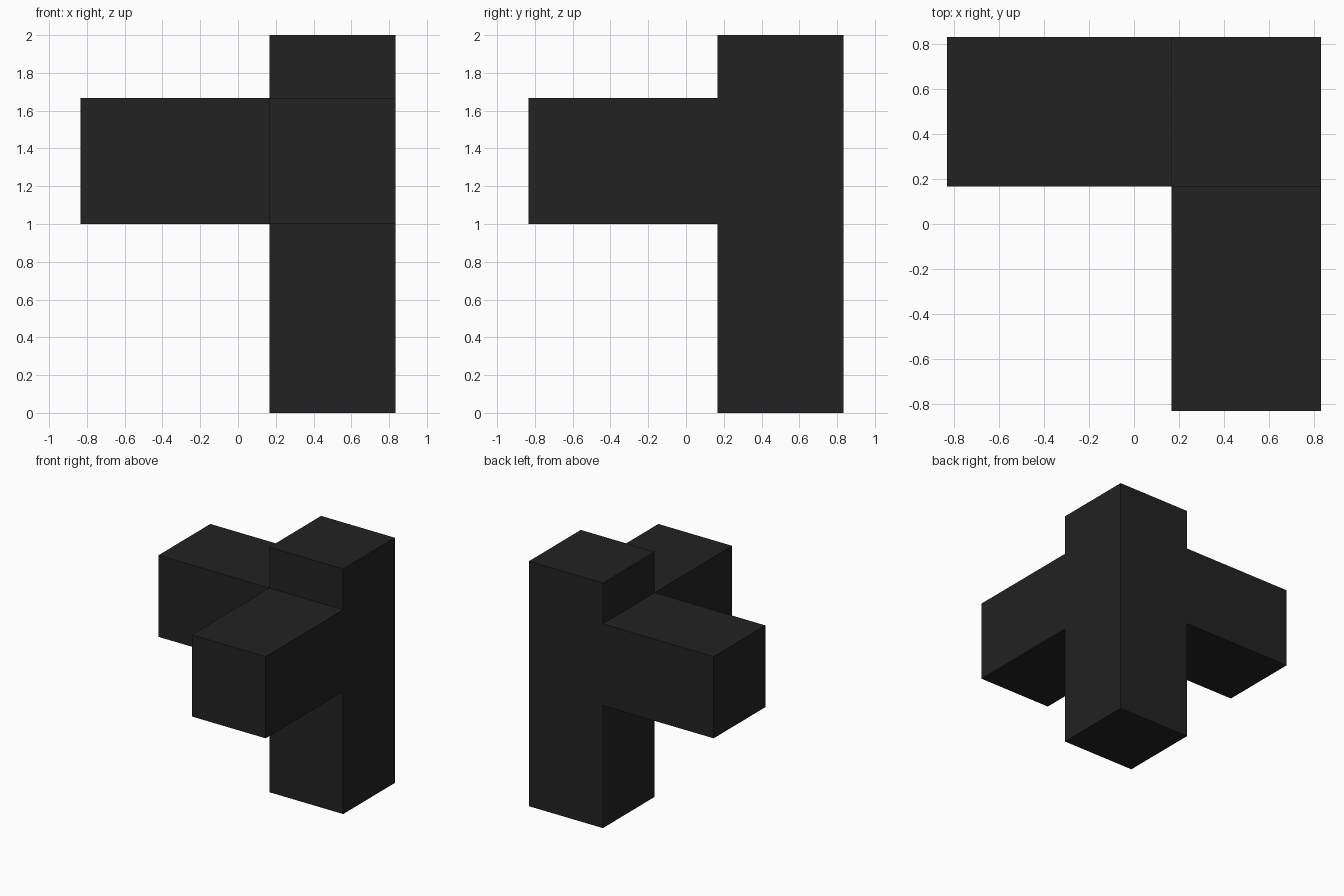
import bpy
import bmesh
from mathutils import Vector

if "Cube" in bpy.data.objects:
    bpy.data.objects.remove(bpy.data.objects["Cube"])

LOW, HIGH = 1 / 6, 5 / 6          # post footprint on x and y
LEVELS = [1.0, 5 / 3, 2.0]        # post heights: arm underside, arm top, post top
ARM = 1.0                         # arm length

charcoal = bpy.data.materials.new("charcoal")
charcoal.diffuse_color = (0.016, 0.016, 0.016, 1)
charcoal.use_nodes = True
charcoal.node_tree.nodes["Principled BSDF"].inputs["Base Color"].default_value = charcoal.diffuse_color

bm = bmesh.new()


def extrude(face, offset):
    """Pull a face out by an offset, leaving no inner face; return the end face."""
    new = bmesh.ops.extrude_discrete_faces(bm, faces=[face])["faces"][0]
    bmesh.ops.translate(bm, verts=new.verts, vec=offset)
    return new


# Post: square box stacked up in three sections
size = HIGH - LOW
mid = (HIGH + LOW) / 2
bmesh.ops.create_cube(bm, size=1)
bmesh.ops.scale(bm, verts=bm.verts, vec=(size, size, LEVELS[0]))
bmesh.ops.translate(bm, verts=bm.verts, vec=(mid, mid, LEVELS[0] / 2))
top = max(bm.faces, key=lambda f: f.calc_center_median().z)
for below, above in zip(LEVELS, LEVELS[1:]):
    top = extrude(top, Vector((0, 0, above - below)))

# Arms: pull the left and front faces of the middle section outwards
bm.normal_update()
for direction in (Vector((-1, 0, 0)), Vector((0, -1, 0))):
    side = next(f for f in bm.faces if f.normal.dot(direction) > 0.9
                and LEVELS[0] < f.calc_center_median().z < LEVELS[1])
    extrude(side, direction * ARM)
    bm.normal_update()

bmesh.ops.remove_doubles(bm, verts=bm.verts, dist=1e-5)
bmesh.ops.recalc_face_normals(bm, faces=bm.faces)

mesh = bpy.data.meshes.new("post_with_arms")
bm.to_mesh(mesh)
bm.free()
mesh.materials.append(charcoal)
bpy.context.collection.objects.link(bpy.data.objects.new("post_with_arms", mesh))
